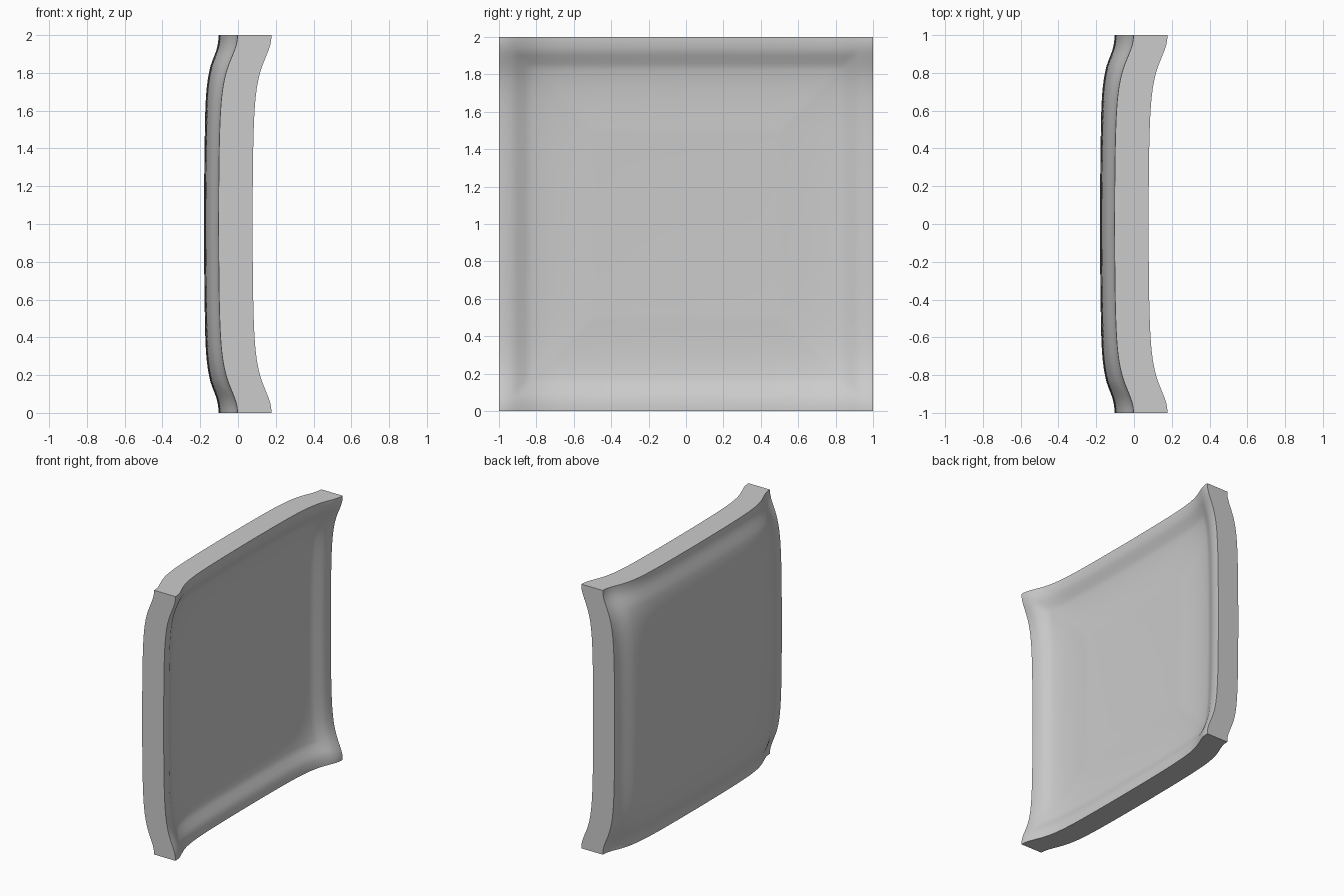
import bpy, bmesh, math

cube = bpy.data.objects.get("Cube")
if cube:
    bpy.data.objects.remove(cube, do_unlink=True)

THICKNESS = 0.18
EDGE_FLARE = 0.077      # rise of the rim at the middle of a side
CORNER_EXTRA = 0.023    # additional rise at the corners
FRONT_CHANNEL = 0.014   # depth of the channel inside the rim, dished side
BACK_CHANNEL = 0.005    # matching ridge on the domed side
SEGMENTS = 100


def falloff(d):
    return 1 / (1 + (d / 0.17) ** 2.3)


def rim(t):
    """Flared rim profile: 1 at the outer edge, 0 in the middle."""
    end = falloff(1)
    return (falloff(max(0, 1 - abs(t))) - end) / (1 - end)


def ramp(d, start, stop):
    """Straight slope from 0 to 1 between two distances."""
    return min(1, max(0, (d - start) / (stop - start)))


def channel(y, z):
    """Crisp step just inside the rim that fades toward the middle."""
    d = 1 - max(abs(y), abs(z))
    return ramp(d, 0.08, 0.16) * (1 - ramp(d, 0.16, 0.5))


# Plain grey finish
grey = bpy.data.materials.new("grey")
grey.use_nodes = True
colour = (0.6, 0.6, 0.6, 1)
grey.diffuse_color = colour
grey.node_tree.nodes["Principled BSDF"].inputs["Base Color"].default_value = colour

# Dished square sheet standing upright, flaring toward +x at the rim
bm = bmesh.new()
bmesh.ops.create_grid(bm, x_segments=SEGMENTS, y_segments=SEGMENTS, size=1)
for v in bm.verts:
    y, z = v.co.x, v.co.y
    a, b = rim(y), rim(z)
    x = -THICKNESS + EDGE_FLARE * (a + b) + CORNER_EXTRA * a * b
    v.co = (x - BACK_CHANNEL * channel(y, z), y, z + 1)

# Give the sheet its thickness, deepening the channel on the dished side
result = bmesh.ops.extrude_face_region(bm, geom=bm.faces[:], use_keep_orig=True)
for v in result["geom"]:
    if isinstance(v, bmesh.types.BMVert):
        step = channel(v.co.y, v.co.z - 1)
        v.co.x += THICKNESS + (BACK_CHANNEL - FRONT_CHANNEL) * step
bmesh.ops.recalc_face_normals(bm, faces=bm.faces[:])

mesh = bpy.data.meshes.new("dished_panel")
bm.to_mesh(mesh)
bm.free()
mesh.materials.append(grey)
panel = bpy.data.objects.new("dished_panel", mesh)
bpy.context.collection.objects.link(panel)

# Smooth faces with crisp outer edges
bpy.ops.object.select_all(action="DESELECT")
panel.select_set(True)
bpy.context.view_layer.objects.active = panel
bpy.ops.object.shade_smooth_by_angle(angle=math.radians(40))
